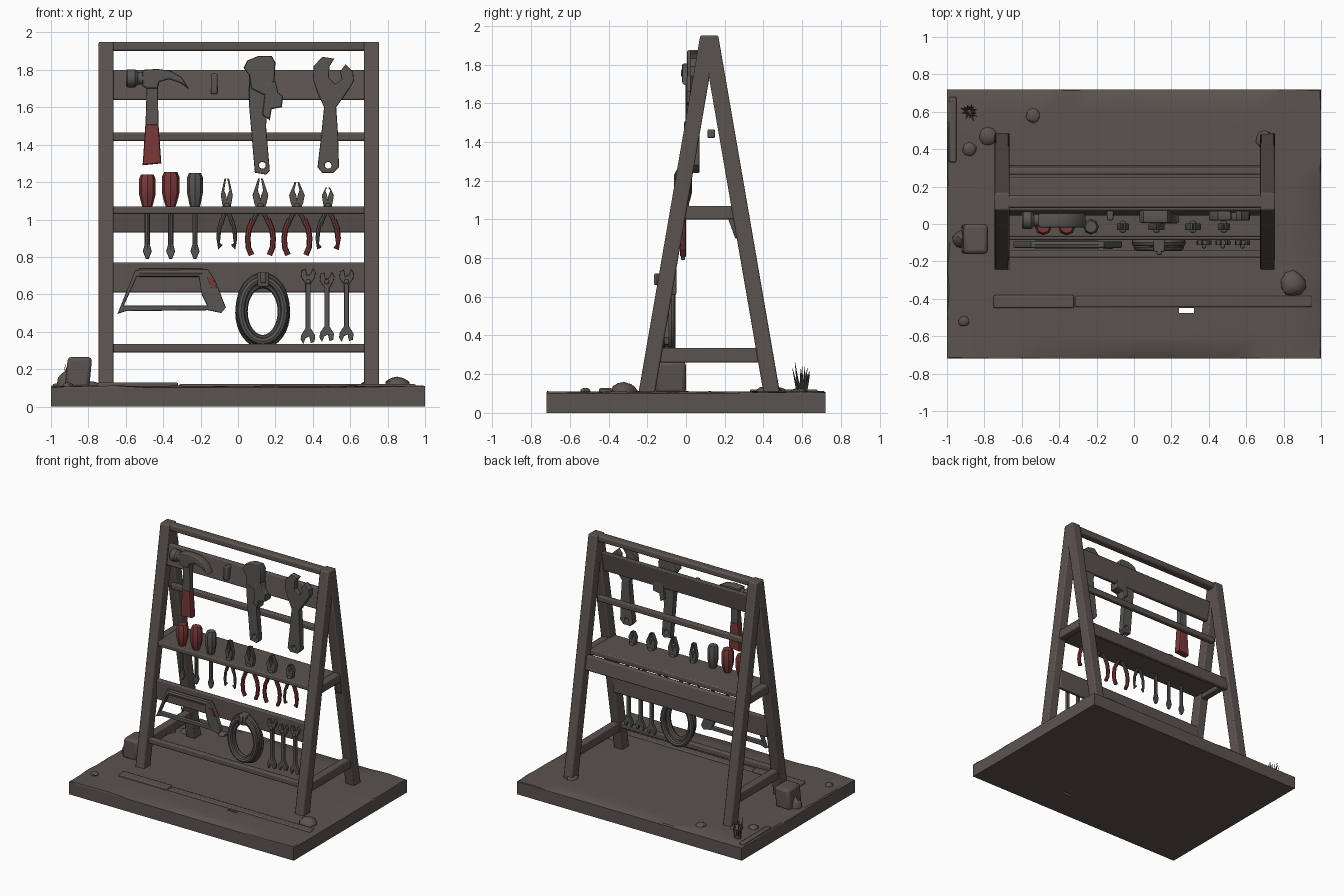
import bpy, bmesh, math, random
from mathutils import Vector

if "Cube" in bpy.data.objects:
    bpy.data.objects.remove(bpy.data.objects["Cube"])

random.seed(4)

def material(name, c):
    m = bpy.data.materials.new(name)
    m.diffuse_color = (*c, 1)
    m.use_nodes = True
    m.node_tree.nodes["Principled BSDF"].inputs["Base Color"].default_value = m.diffuse_color
    return m

WOOD = material("weathered brown", (0.105, 0.087, 0.077))
STEEL = material("dull steel", (0.098, 0.09, 0.082))
RED = material("grip red", (0.19, 0.04, 0.04))

def add(name, mesh, mat, bevel=0):
    ob = bpy.data.objects.new(name, mesh)
    bpy.context.collection.objects.link(ob)
    mesh.materials.clear()
    mesh.materials.append(mat)
    if bevel:
        b = ob.modifiers.new("worn_edges", 'BEVEL')
        b.width, b.segments = bevel, 2
    return ob

def from_bm(name, bm, mat, bevel=0):
    bmesh.ops.recalc_face_normals(bm, faces=bm.faces[:])
    me = bpy.data.meshes.new(name)
    bm.to_mesh(me)
    bm.free()
    return add(name, me, mat, bevel)

def post(name, lo, hi, sx, sy, mat=WOOD, bevel=0.008):
    """Box sheared from the bottom centre lo to the top centre hi."""
    bm = bmesh.new()
    bmesh.ops.create_cube(bm, size=1)
    lo, hi = Vector(lo), Vector(hi)
    for v in bm.verts:
        v.co = (hi if v.co.z > 0 else lo) + Vector((v.co.x * sx, v.co.y * sy, 0))
    return from_bm(name, bm, mat, bevel)

def box(name, x0, x1, y0, y1, z0, z1, mat=WOOD, bevel=0.008):
    x, y = (x0 + x1) / 2, (y0 + y1) / 2
    return post(name, (x, y, z0), (x, y, z1), x1 - x0, y1 - y0, mat, bevel)

def curve_mesh(name, splines, dim, cyclic, mat, setup):
    cu = bpy.data.curves.new(name, 'CURVE')
    cu.dimensions = dim
    for pts in splines:
        s = cu.splines.new('POLY')
        s.points.add(len(pts) - 1)
        for p, co in zip(s.points, pts):
            p.co = (*co, 1)
        s.use_cyclic_u = cyclic
    setup(cu)
    tmp = bpy.data.objects.new(name + "_curve", cu)
    bpy.context.collection.objects.link(tmp)
    dg = bpy.context.evaluated_depsgraph_get()
    me = bpy.data.meshes.new_from_object(tmp.evaluated_get(dg))
    bpy.data.objects.remove(tmp)
    return add(name, me, mat)

def plate(name, outline, y, thick, mat=STEEL, holes=(), edge=0.006):
    """Flat part: x-z outline with holes, centred on y."""
    def setup(cu):
        cu.fill_mode = 'BOTH'
        cu.extrude = thick / 2 - edge
        cu.bevel_depth, cu.bevel_resolution, cu.offset = edge, 1, -edge
    ob = curve_mesh(name, [[(a, b, 0) for a, b in s] for s in (outline, *holes)], '2D', True, mat, setup)
    ob.rotation_euler.x = math.pi / 2
    ob.location.y = y
    return ob

def tube(name, pts, r, mat=STEEL, cyclic=False):
    def setup(cu):
        cu.bevel_depth, cu.bevel_resolution, cu.use_fill_caps = r, 2, True
    return curve_mesh(name, [pts], '3D', cyclic, mat, setup)

def lathe(name, prof, loc, mat, n=10, axis='Z'):
    """Spin an (r, h) profile round an axis."""
    bm = bmesh.new()
    rings = [[bm.verts.new((r * math.cos(k * math.tau / n), r * math.sin(k * math.tau / n), h))
              for k in range(n)] for r, h in prof]
    for a, b in zip(rings, rings[1:]):
        for k in range(n):
            bm.faces.new((a[k], a[(k + 1) % n], b[(k + 1) % n], b[k]))
    bm.faces.new(rings[0]); bm.faces.new(rings[-1])
    ob = from_bm(name, bm, mat)
    ob.location = loc
    if axis == 'X':
        ob.rotation_euler.y = math.pi / 2
    return ob

def rock(name, loc, size):
    bm = bmesh.new()
    bmesh.ops.create_icosphere(bm, subdivisions=2, radius=1)
    for v in bm.verts:
        v.co = Vector([c * s * random.uniform(.88, 1.05) for c, s in zip(v.co, size)]) + Vector(loc)
    return from_bm(name, bm, WOOD)

def circle(x, z, r, n=12):
    return [(x + r * math.cos(k * math.tau / n), z + r * math.sin(k * math.tau / n)) for k in range(n)]

# ground slab with worn rim and a small hole through it
bm = bmesh.new()
bmesh.ops.create_cube(bm, size=1)
bmesh.ops.subdivide_edges(bm, edges=bm.edges[:], cuts=11, use_grid_fill=True)
for v in bm.verts:
    rim = abs(v.co.x) > .49 or abs(v.co.y) > .49
    top = v.co.z > .49
    v.co = Vector((v.co.x * 2, v.co.y * 1.44, (v.co.z + .5) * .11))
    if top:
        v.co.z += random.uniform(-.008, .002) if rim else random.uniform(-.002, .002)
        if rim:
            v.co.x *= random.uniform(.985, 1)
            v.co.y *= random.uniform(.985, 1)
slab = from_bm("ground_slab", bm, WOOD)
cutter = box("hole_cutter", .24, .32, -.475, -.45, -.1, .3, bevel=0)
cutter.hide_render = True
mod = slab.modifiers.new("hole", 'BOOLEAN')
mod.operation, mod.object, mod.solver = 'DIFFERENCE', cutter, 'EXACT'
bpy.context.view_layer.objects.active = slab
bpy.ops.object.modifier_apply(modifier="hole")
bpy.data.objects.remove(cutter)

# curb strips, stones and grass on the slab
box("curb_strip_left", -.75, -.32, -.45, -.38, .09, .128)
box("curb_strip_right", -.315, .95, -.445, -.385, .09, .12)
box("edge_strip", -.99, -.95, .33, .68, .09, .122)
post("stone_block", (-.86, -.08, .1), (-.845, -.08, .265), .13, .16, bevel=.02)
for x, y, a, h in ((.85, -.32, .07, .05), (-.92, -.08, .05, .08), (-.54, .58, .04, .02),
                   (-.88, .4, .04, .025), (-.91, -.52, .03, .02), (.7, .45, .05, .03), (-.78, .47, .05, .025)):
    rock("stone", (x, y, .11), (a, a, h))
for k in range(14):
    a, r = k * 2.4, random.uniform(.02, .055)
    d = Vector((math.cos(a), math.sin(a), 0))
    bm = bmesh.new()
    bmesh.ops.create_cone(bm, segments=4, radius1=.009, radius2=.001, depth=1, cap_ends=True)
    h = random.uniform(.09, .18)
    for v in bm.verts:
        t = v.co.z + .5
        v.co = Vector((-.88, .6, .1)) + Vector((v.co.x, v.co.y, t * h)) + d * (r * (.4 + .6 * t))
    from_bm("grass_blade", bm, WOOD)

# A-frame stand
def yf(z): return -.2 + (z - .12) * .1727
def yb(z): return .44 - (z - .12) * .1727

for x in (-.705, .715):
    post("front_leg", (x, yf(.09), .09), (x, yf(1.95), 1.95), .08, .085)
    post("back_leg", (x, yb(.09), .09), (x, yb(1.95), 1.95), .08, .085)
    box("side_bar_upper", x - .03, x + .03, -.03, .27, 1.0, 1.07)
    box("side_bar_lower", x - .03, x + .03, -.16, .4, .26, .335)
    post("side_brace", (x, .275, .9), (x, .235, 1.01), .05, .04)
box("top_rail", -.74, .75, .085, .152, 1.9, 1.95, bevel=.012)
L, R = -.68, .69
post("upper_board", (.005, yf(1.64), 1.64), (.005, yf(1.8), 1.8), R - L, .035)
box("upper_bar", L, R, .11, .15, 1.42, 1.465)
box("shelf", L, R, -.07, .25, 1.03, 1.07)
post("shelf_back_board", (.005, yb(.93), .93), (.005, yb(1.04), 1.04), R - L, .035)
box("lower_board", L, R, -.085, -.05, .61, .77)
box("lower_bar", L, R, -.18, -.14, .29, .335)

# hammer
plate("hammer_handle", [(-.495, 1.5), (-.485, 1.8), (-.43, 1.8), (-.425, 1.5)], .02, .045)
plate("hammer_grip", [(-.51, 1.29), (-.495, 1.51), (-.425, 1.51), (-.41, 1.3)], .02, .06, RED, edge=.012)
lathe("hammer_face", [(.04, 0), (.048, .01), (.048, .05), (.034, .065), (.034, .11)], (-.6, .02, 1.755), STEEL, 14, 'X')
plate("hammer_claw", [(-.51, 1.715), (-.51, 1.8), (-.43, 1.805), (-.36, 1.795), (-.3, 1.76), (-.26, 1.695),
                      (-.31, 1.73), (-.37, 1.75), (-.42, 1.735), (-.43, 1.7), (-.49, 1.7)], .02, .08, edge=.01)
box("upper_peg", -.145, -.11, .02, .08, 1.67, 1.78, STEEL)

# pipe wrench
plate("pipe_wrench_body", [(.09, 1.25), (.06, 1.6), (.06, 1.78), (.17, 1.78), (.15, 1.5), (.17, 1.26), (.15, 1.24)],
      .045, .05, holes=[circle(.13, 1.29, .018)])
plate("pipe_wrench_hook_jaw", [(.07, 1.7), (.06, 1.77), (.03, 1.81), (.05, 1.85), (.11, 1.875), (.18, 1.875),
                              (.2, 1.84), (.195, 1.74), (.15, 1.66)], .04, .07, edge=.01)
plate("pipe_wrench_collar", [(.13, 1.56), (.15, 1.73), (.2, 1.74), (.215, 1.68), (.24, 1.66), (.235, 1.6),
                            (.18, 1.59), (.17, 1.53)], .045, .085, edge=.01)

# adjustable wrench
plate("adjustable_wrench", [(.425, 1.28), (.45, 1.25), (.51, 1.25), (.54, 1.28), (.535, 1.45), (.525, 1.6),
                            (.575, 1.67), (.62, 1.74), (.615, 1.79), (.575, 1.83), (.545, 1.79), (.555, 1.75),
                            (.52, 1.725), (.485, 1.76), (.49, 1.82), (.515, 1.86), (.45, 1.87), (.405, 1.82),
                            (.4, 1.75), (.425, 1.68), (.46, 1.6), (.445, 1.45)],
      .045, .05, holes=[circle(.482, 1.29, .018)])

# screwdrivers through the shelf
for x, r, top, mat in ((-.485, .045, 1.24, RED), (-.36, .046, 1.255, RED), (-.23, .042, 1.25, STEEL)):
    lathe("screwdriver_handle", [(.02, 1.05), (.03, 1.08), (r * .85, 1.11), (r, 1.14), (r, top - .025),
                                 (r * .75, top)], (x, -.015, 0), mat, 8)
    lathe("screwdriver_shaft", [(.014, .84), (.014, 1.07)], (x, -.015, 0), STEEL, 8)
    plate("screwdriver_tip", [(x - .008, .79), (x - .024, .83), (x - .013, .87), (x + .013, .87),
                              (x + .024, .83), (x + .008, .79)], -.015, .022)

# pliers: jaws, pivot and two curved handles
for x, w, top, low, left, right in ((-.06, .045, 1.22, .87, STEEL, STEEL), (.12, .068, 1.22, .81, RED, RED),
                                    (.315, .068, 1.2, .81, RED, RED), (.48, .055, 1.17, .86, STEEL, RED)):
    j = .042 if w > .06 else .032
    for s, mat in ((-1, left), (1, right)):
        def px(v): return x + s * v
        plate("pliers_jaw", [(px(-.012), 1.05), (px(.004), 1.13), (px(.014), 1.155), (px(.003), top),
                             (px(.012), top), (px(j), 1.13), (px(j * .8), 1.09), (px(.015), 1.04)], -.015, .036, edge=.004)
        fat = .015 if mat is RED else .011
        tube("pliers_shank", [(px(0), -.015, 1.06), (px(w * .45), -.015, 1.01), (px(w * .7), -.015, .97)], .012)
        tube("pliers_handle", [(px(w * .6), -.015, 1.0), (px(w * .9), -.015, .95), (px(w), -.015, .9),
                               (px(w * .95), -.015, .85), (px(w * .7), -.015, low)], fat, mat)
    box("pliers_pivot", x - .016, x + .016, -.045, .015, 1.045, 1.085, STEEL)

# hacksaw
plate("hacksaw_frame", [(-.645, .495), (-.55, .73), (-.16, .735), (-.12, .67), (-.065, .53), (-.09, .5),
                        (-.16, .515), (-.6, .51)], -.11, .035,
      holes=[[(-.61, .54), (-.54, .695), (-.21, .695), (-.195, .6), (-.165, .54)]])
plate("hacksaw_grip_patch", [(-.165, .69), (-.135, .69), (-.115, .635), (-.14, .63)], -.1295, .008, RED, edge=.001)
tube("hacksaw_top_tube", [(-.53, -.11, .715), (-.19, -.11, .715)], .022)

# hose coil on its hook
for k, (rx, rz, y) in enumerate(((.125, .175, -.1), (.115, .165, -.125), (.1, .145, -.105), (.127, .172, -.075))):
    tube("hose_loop", [(.132 + rx * math.cos(a), y, .52 - .006 * k + rz * math.sin(a))
                       for a in [i * math.tau / 32 for i in range(32)]], .02, STEEL, True)
box("hose_tie", .105, .165, -.15, -.06, .64, .72, STEEL)
box("hose_hook", .12, .15, -.165, -.06, .66, .72, STEEL)

# three double-ended spanners
for x, top, low in ((.375, .74, .335), (.475, .72, .345), (.58, .735, .345)):
    def half(z, s):
        pts = [(.013, .085), (.036, .05), (.04, .025), (.026, 0), (.014, .03), (-.006, .04),
               (-.014, .005), (-.034, .012), (-.038, .045), (-.013, .085)]
        return [(x + s * a, z - s * b) for a, b in pts]
    plate("spanner", half(top, 1) + half(low, -1), -.1, .026, edge=.004)
    box("spanner_peg", x - .012, x + .012, -.13, -.07, .655, .68, STEEL)

# smooth shading with crisp edges
for ob in bpy.context.scene.objects:
    ob.select_set(ob.type == 'MESH')
bpy.context.view_layer.objects.active = slab
bpy.ops.object.shade_smooth_by_angle(angle=math.radians(35))
